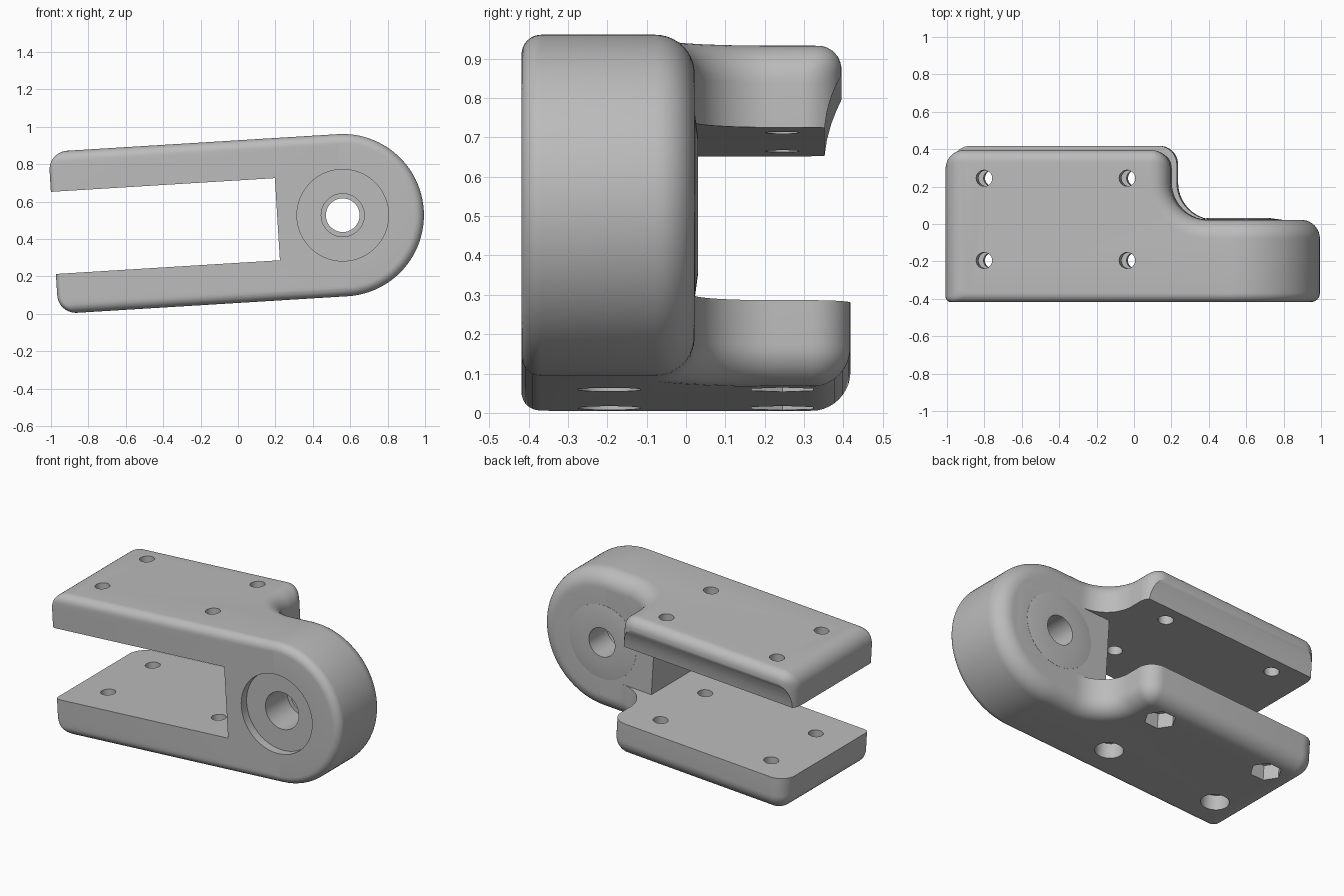
import bpy, bmesh, math
from mathutils import Matrix, Vector

cube = bpy.data.objects.get("Cube")
if cube:
    bpy.data.objects.remove(cube, do_unlink=True)

H = 0.434            # half height and end radius
TILT = math.radians(3.5)
FRONT, BACK = -0.418, 0.022
END, WEB = -1.55, -0.35
SLOT = 0.22

grey = bpy.data.materials.new("satin grey")
grey.use_nodes = True
colour = (0.5, 0.5, 0.5, 1)
grey.diffuse_color = colour
grey.node_tree.nodes["Principled BSDF"].inputs["Base Color"].default_value = colour


def make(name, bm):
    bmesh.ops.remove_doubles(bm, verts=bm.verts, dist=1e-5)
    bmesh.ops.recalc_face_normals(bm, faces=bm.faces)
    mesh = bpy.data.meshes.new(name)
    bm.to_mesh(mesh)
    bm.free()
    mesh.materials.append(grey)
    obj = bpy.data.objects.new(name, mesh)
    bpy.context.collection.objects.link(obj)
    return obj


def lathe(name, profile, steps=96):
    """Revolve (radius, y) points around the y axis."""
    bm = bmesh.new()
    vs = [bm.verts.new((r, y, 0)) for r, y in profile]
    es = [bm.edges.new(p) for p in zip(vs, vs[1:])]
    bmesh.ops.spin(bm, geom=vs + es, cent=(0, 0, 0), axis=(0, 1, 0),
                   angle=math.tau, steps=steps)
    return make(name, bm)


def loft(name, rings):
    bm = bmesh.new()
    loops = [[bm.verts.new(p) for p in ring] for ring in rings]
    for a, b in zip(loops, loops[1:]):
        for i in range(len(a)):
            j = (i + 1) % len(a)
            bm.faces.new((a[i], a[j], b[j], b[i]))
    bm.faces.new(loops[0])
    bm.faces.new(loops[-1])
    return make(name, bm)


def box(name, lo, hi):
    bm = bmesh.new()
    lo, hi = Vector(lo), Vector(hi)
    bmesh.ops.create_cube(bm, size=1, matrix=Matrix.Translation((lo + hi) / 2)
                          @ Matrix.Diagonal((*(hi - lo), 1)))
    return make(name, bm)


def drill(name, x, y, z0, z1, r, sides, turn=0):
    bm = bmesh.new()
    bmesh.ops.create_cone(bm, cap_ends=True, segments=sides, radius1=r, radius2=r, depth=z1 - z0,
                          matrix=Matrix.Translation((x, y, (z0 + z1) / 2)) @ Matrix.Rotation(turn, 4, "Z"))
    return make(name, bm)


def combine(target, tool, operation):
    mod = target.modifiers.new("cut", "BOOLEAN")
    mod.operation, mod.solver, mod.object = operation, "EXACT", tool
    bpy.context.view_layer.objects.active = target
    bpy.ops.object.modifier_apply(modifier=mod.name)
    bpy.data.objects.remove(tool, do_unlink=True)


def inset(r, t):
    """How far a fillet of radius r pulls in at depth t below the face."""
    return r - math.sqrt(r * r - (r - t) ** 2) if t < r else 0


def arc(cx, cy, rx, ry, a0, a1, n=10):
    return [(cx + rx * math.cos(a), cy + ry * math.sin(a))
            for a in (math.radians(a0 + (a1 - a0) * i / n) for i in range(n + 1))]


def plan(z):
    """Plan outline of the clevis at height z, pulled in by the edge fillets."""
    t = H - abs(z)
    d, f = inset(0.1, t), inset(0.05, t)
    top = z > 0
    yb = 0.395 - inset(0.06, t) if top else 0.418 - d
    left, right, front = END + d, WEB + 0.005 - d, FRONT + f
    c = max(0.1 - d, 0.01)
    pts = [(0, front)]
    pts += [(0, BACK - d)]
    pts += arc(-0.145, BACK + 0.2, 0.2 + d, 0.2 + d, 270, 180, 14)
    pts += arc(right - c, yb - c, c, c, 0, 90)
    pts += arc(left + c, yb - c, c, c, 90, 180)
    pts += arc(left + 0.03, front + 0.03, 0.03, 0.03, 180, 270, 5)
    return [(x, y, z) for x, y in pts]


# Main block with filleted plan
depths = [0.1 * (1 - math.cos(math.radians(9 * i))) for i in range(11)]
heights = [t - H for t in depths] + [-0.1, 0.1] + [H - t for t in reversed(depths)]
body = loft("clevis_bracket", [plan(z) for z in heights])

# Round eye end with matching fillets
eye = [(0, FRONT)] + arc(FRONT + 0.05, H - 0.05, 0.05, 0.05, 180, 90, 8) \
    + arc(BACK - 0.1, H - 0.1, 0.1, 0.1, 90, 0, 10) + [(0, BACK)]
eye = [eye[0]] + [(b, a) for a, b in eye[1:-1]] + [eye[-1]]
combine(body, lathe("eye_end", eye), "UNION")

# Slot between the plates, open behind the web
combine(body, box("slot", (-2, -1, -SLOT), (WEB, 1, SLOT)), "DIFFERENCE")
combine(body, box("rear_gap", (-1, BACK, -SLOT), (0.3, 1, SLOT)), "DIFFERENCE")

# Low boss on the back of the eye
combine(body, lathe("rear_boss", [(0, -0.05), (0.23, -0.05), (0.23, BACK + 0.001),
                                  (0.17, 0.031), (0, 0.031)]), "UNION")

# Hollow undercut along the rear of the upper plate
under = [(0.35, 0.2), (0.352, SLOT), (0.358, 0.26), (0.369, 0.3), (0.383, 0.335),
         (0.396, 0.36), (0.5, 0.36), (0.5, 0.2)]
combine(body, loft("undercut", [[(x, y, z) for y, z in under] for x in (-2, 0)]), "DIFFERENCE")

# Pivot recess and stepped bore
combine(body, lathe("pivot_bore", [(0, -0.6), (0.245, -0.6), (0.245, -0.365), (0.115, -0.365),
                                   (0.115, -0.15), (0.09, -0.15), (0.09, 0.6), (0, 0.6)]), "DIFFERENCE")

# Bolt holes with hex pockets at the rear and round counterbores at the front
for x in (-1.337, -0.571):
    for y, sides, r in ((0.245, 6, 0.09), (-0.195, 40, 0.08)):
        combine(body, drill("bolt_hole", x, y, -1, 1, 0.043, 32), "DIFFERENCE")
        combine(body, drill("pocket", x, y, -1, -0.34, r, sides, math.pi / 2), "DIFFERENCE")

# Tilt into place and shade
body.data.transform(Matrix.Translation((0.56, 0, 0.527)) @ Matrix.Rotation(-TILT, 4, "Y"))
bpy.ops.object.select_all(action="DESELECT")
body.select_set(True)
bpy.context.view_layer.objects.active = body
bpy.ops.object.shade_smooth_by_angle(angle=math.radians(30))
